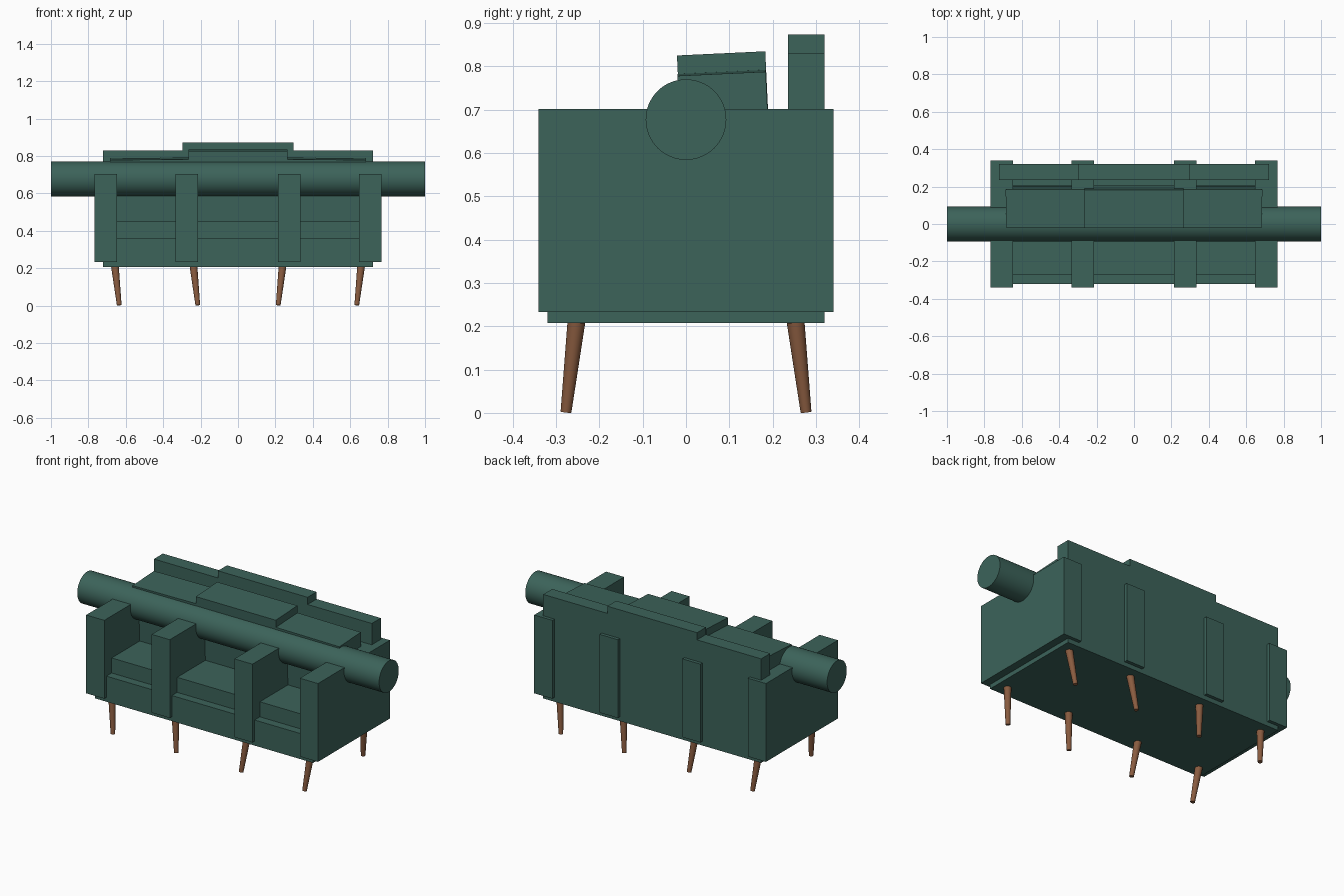
import bpy, bmesh, math
from mathutils import Vector, Matrix

if "Cube" in bpy.data.objects:
    bpy.data.objects.remove(bpy.data.objects["Cube"], do_unlink=True)


def material(name, rgb):
    m = bpy.data.materials.new(name)
    m.use_nodes = True
    m.diffuse_color = (*rgb, 1)
    m.node_tree.nodes["Principled BSDF"].inputs["Base Color"].default_value = (*rgb, 1)
    return m


FABRIC = material("green fabric", (0.045, 0.125, 0.102))
WOOD = material("brown wood", (0.25, 0.105, 0.05))


def finish(name, bm, mat, smooth=False):
    bmesh.ops.recalc_face_normals(bm, faces=bm.faces)
    me = bpy.data.meshes.new(name)
    bm.to_mesh(me)
    bm.free()
    me.materials.append(mat)
    ob = bpy.data.objects.new(name, me)
    bpy.context.collection.objects.link(ob)
    if smooth:
        bpy.ops.object.select_all(action='DESELECT')
        ob.select_set(True)
        bpy.context.view_layer.objects.active = ob
        bpy.ops.object.shade_smooth_by_angle(angle=math.radians(40))
    return ob


def box(name, x, y, z, tilt=0, roll=0):
    """Box from ranges, turned about its own centre."""
    mid = Vector([(r[0] + r[1]) / 2 for r in (x, y, z)])
    size = [r[1] - r[0] for r in (x, y, z)]
    bm = bmesh.new()
    bmesh.ops.create_cube(bm, size=1, matrix=Matrix.Diagonal((*size, 1)))
    ob = finish(name, bm, FABRIC)
    ob.location = mid
    ob.rotation_euler = (tilt, roll, 0)
    return ob


def rod(name, start, end, r1, r2, mat, sides):
    """Round, optionally tapered bar between two points."""
    start, end = Vector(start), Vector(end)
    axis = end - start
    turn = axis.to_track_quat('Z', 'Y').to_matrix().to_4x4()
    bm = bmesh.new()
    bmesh.ops.create_cone(bm, cap_ends=True, segments=sides, radius1=r1, radius2=r2,
                          depth=axis.length,
                          matrix=Matrix.Translation((start + end) / 2) @ turn)
    return finish(name, bm, mat, True)


# Base platform
box("base", (-0.722, 0.722), (-0.32, 0.32), (0.207, 0.36))

# Outer arms and inner dividers
for side, s in (("left", 1), ("right", -1)):
    for part, cx in (("arm", 0.708), ("divider", 0.274)):
        c = s * cx
        box(f"{side}_{part}", (c - 0.06, c + 0.06), (-0.34, 0.34), (0.233, 0.702))

# Seat cushions and leaning back cushions
for side, s in (("left", 1), ("right", -1), ("middle", 0)):
    c, half = s * 0.491, 0.157 if s else 0.214
    box(f"{side}_seat_cushion", (c - half, c + half), (-0.27, 0.205), (0.36, 0.45))
    c, half = s * 0.474, 0.21 if s else 0.265
    top = 0.785 if s else 0.83
    box(f"{side}_back_cushion", (c - half, c + half), (-0.012, 0.192), (0.45, top),
        math.radians(2.7), s * 0.01)

# Backrest with raised middle, extruded from a stepped outline
half_outline = [(0.722, 0.36), (0.722, 0.83), (0.297, 0.83), (0.297, 0.873)]
outline = half_outline + [(-x, z) for x, z in reversed(half_outline)]
bm = bmesh.new()
face = bm.faces.new([bm.verts.new((x, 0.235, z)) for x, z in outline])
ext = bmesh.ops.extrude_face_region(bm, geom=[face])["geom"]
bmesh.ops.translate(bm, vec=(0, 0.085, 0),
                    verts=[v for v in ext if isinstance(v, bmesh.types.BMVert)])
finish("backrest", bm, FABRIC)

# Long round bolster
rod("bolster", (-1, 0, 0.677), (1, 0, 0.677), 0.093, 0.093, FABRIC, 64)

# Splayed tapered legs
for depth, t in (("front", -1), ("back", 1)):
    for side, s in (("left", 1), ("right", -1)):
        for place, top_x in (("outer", 0.658), ("inner", 0.238)):
            rod(f"{depth}_{side}_{place}_leg", (s * (top_x - 0.023), t * 0.277, 0.002),
                (s * top_x, t * 0.253, 0.21), 0.0125, 0.0205, WOOD, 24)
